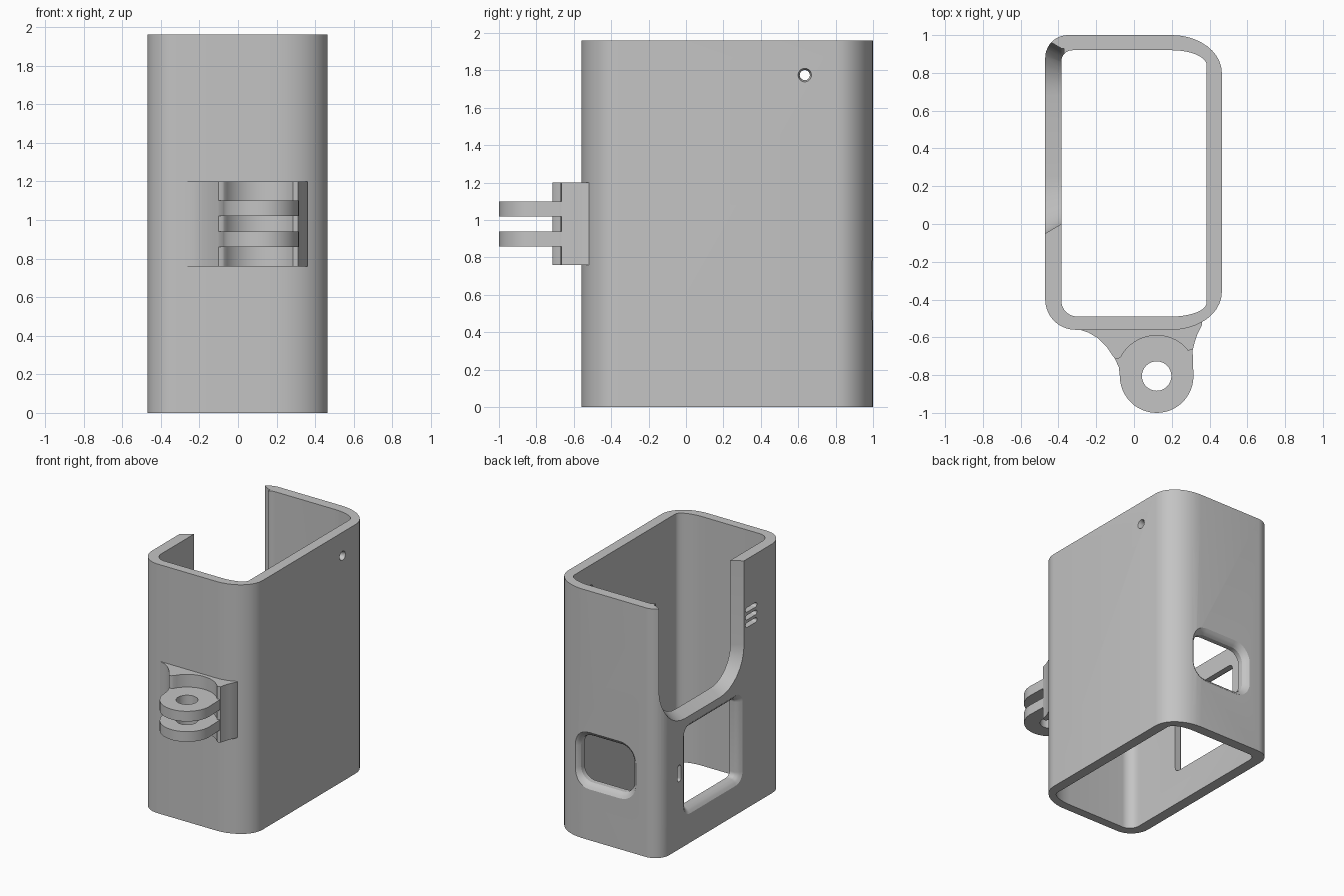
import bpy, bmesh, math

if "Cube" in bpy.data.objects:
    bpy.data.objects.remove(bpy.data.objects["Cube"])

HEIGHT = 1.96

grey = bpy.data.materials.new("plain_grey")
grey.use_nodes = True
colour = (0.55, 0.55, 0.55, 1)
grey.diffuse_color = colour
grey.node_tree.nodes["Principled BSDF"].inputs["Base Color"].default_value = colour


def outline(corners, steps=10):
    """Closed outline from four elliptical corners (cx, cy, rx, ry), counter-clockwise."""
    pts = []
    for i, (cx, cy, rx, ry) in enumerate(corners):
        for k in range(steps + 1):
            a = math.pi / 2 * (i + k / steps)
            pts.append((cx + rx * math.cos(a), cy + ry * math.sin(a)))
    return pts


def rounded_rect(u0, u1, v0, v1, r, steps=8):
    return outline([(u1 - r, v1 - r, r, r), (u0 + r, v1 - r, r, r),
                    (u0 + r, v0 + r, r, r), (u1 - r, v0 + r, r, r)], steps)


def place(u, v, d, axis):
    return {"x": (d, u, v), "y": (u, d, v), "z": (u, v, d)}[axis]


def loft(name, sections, axis="z"):
    """Solid through matching outlines, each given as (depth, points)."""
    bm = bmesh.new()
    rings = [[bm.verts.new(place(u, v, d, axis)) for u, v in pts] for d, pts in sections]
    n = len(rings[0])
    for a, b in zip(rings, rings[1:]):
        for i in range(n):
            j = (i + 1) % n
            bm.faces.new((a[i], a[j], b[j], b[i]))
    bm.faces.new(rings[0])
    bm.faces.new(rings[-1])
    bmesh.ops.recalc_face_normals(bm, faces=bm.faces)
    mesh = bpy.data.meshes.new(name)
    bm.to_mesh(mesh)
    bm.free()
    mesh.materials.append(grey)
    obj = bpy.data.objects.new(name, mesh)
    bpy.context.collection.objects.link(obj)
    return obj


def select(obj):
    bpy.ops.object.select_all(action="DESELECT")
    obj.select_set(True)
    bpy.context.view_layer.objects.active = obj


def cut(obj, cutter):
    cutter.hide_render = True
    select(obj)
    mod = obj.modifiers.new("cut", "BOOLEAN")
    mod.operation, mod.solver, mod.object = "DIFFERENCE", "EXACT", cutter
    bpy.ops.object.modifier_apply(modifier=mod.name)
    bpy.data.objects.remove(cutter)


def cut_window(obj, axis, surface, inward, rect, radius, ease):
    """Cut a rounded opening whose outer rim is eased; inward is the cutting direction."""
    steps = [(-0.1, 1), (0, 1), (0.3, 0.55), (0.6, 0.25), (1, 0)]
    u0, u1, v0, v1 = rect
    sections = []
    for t, g in steps:
        depth = surface + inward * (t * ease if t > 0 else t)
        e = ease * g
        sections.append((depth, rounded_rect(u0 - e, u1 + e, v0 - e, v1 + e, radius + e)))
    sections.append((surface + inward * 0.2, rounded_rect(*rect, radius)))
    cut(obj, loft("window_cutter", sections, axis))


# Sleeve: open tube with broad elliptical corners on one side
outer = outline([(0.2, 0.8, 0.265, 0.2), (-0.35, 0.88, 0.12, 0.12),
                 (-0.31, -0.40, 0.16, 0.16), (0.2, -0.36, 0.265, 0.2)])
inner = outline([(0.2, 0.84, 0.185, 0.08), (-0.325, 0.86, 0.06, 0.06),
                 (-0.30, -0.405, 0.085, 0.085), (0.2, -0.415, 0.185, 0.075)])
sleeve = loft("sleeve", [(0, outer), (HEIGHT, outer)])
cut(sleeve, loft("cavity_cutter", [(-0.1, inner), (HEIGHT + 0.1, inner)]))

# Flared U-shaped notch running out through the top of the side
notch = []
for depth, flare in ((-0.6, 0.05), (-0.47, 0.05), (-0.385, 0), (-0.37, 0)):
    notch.append((depth, rounded_rect(-flare, 0.93 + flare, 1.05 - flare, 2.6, 0.25 + flare)))
cut(sleeve, loft("notch_cutter", notch, "x"))

# Large side window and rear window with eased rims
cut_window(sleeve, "x", -0.47, 1, (0.01, 0.66, 0.27, 0.9), 0.04, 0.04)
cut_window(sleeve, "y", 1.0, -1, (-0.225, 0.24, 0.44, 0.81), 0.1, 0.04)

# Small upright slot beside the side window
cut(sleeve, loft("slot_cutter", [(d, rounded_rect(0.735, 0.775, 0.53, 0.66, 0.019))
                                 for d in (-0.6, -0.3)], "x"))

# Three vent slots
for z in (1.44, 1.50, 1.56):
    vent = rounded_rect(-0.21, -0.07, z - 0.018, z + 0.018, 0.017)
    cut(sleeve, loft("vent_cutter", [(d, vent) for d in (-0.6, -0.3)], "x"))


def circle(cx, cy, r, start=0, end=360, steps=32):
    return [(cx + r * math.cos(math.radians(start + (end - start) * k / steps)),
             cy + r * math.sin(math.radians(start + (end - start) * k / steps)))
            for k in range(steps + (end - start < 360))]


# Countersunk cord hole
cord = [(d, circle(0.635, 1.775, r))
        for d, r in ((0.3, 0.027), (0.44, 0.027), (0.465, 0.036), (0.6, 0.036))]
cut(sleeve, loft("cord_cutter", cord, "x"))

# Mount base: flared block with a round scoop
EYE_X, EYE_Y = 0.12, -0.805
left_flare = [(-0.31, -0.53), (-0.30, -0.555), (-0.24, -0.575), (-0.19, -0.605),
              (-0.145, -0.65), (-0.115, -0.695), (-0.10, -0.715), (-0.08, -0.712)]
right_flare = [(0.285, -0.67), (0.312, -0.665), (0.32, -0.63), (0.335, -0.585),
               (0.36, -0.535), (0.36, -0.49)]
scoop = circle(EYE_X, EYE_Y, 0.215, 152, 42, 16)
base = left_flare + scoop + right_flare
mount_base = loft("mount_base", [(0.76, base), (1.2, base)])

# Two mount fins with a bolt eye
fin = ([(0.31, -0.66), (0.25, -0.58), (-0.05, -0.58), (-0.12, -0.68), (-0.10, -0.715), (-0.08, -0.76)]
       + circle(EYE_X, EYE_Y, 0.195, 180, 359, 24))
fins = []
for name, z in (("lower_mount_fin", 0.86), ("upper_mount_fin", 1.02)):
    obj = loft(name, [(z, fin), (z + 0.08, fin)])
    cut(obj, loft("eye_cutter", [(d, circle(EYE_X, EYE_Y, 0.078)) for d in (0.5, 1.5)]))
    fins.append(obj)

# Smooth the rounds, keep the edges crisp
for obj in [sleeve, mount_base] + fins:
    select(obj)
    bpy.ops.object.shade_smooth_by_angle(angle=math.radians(30))
